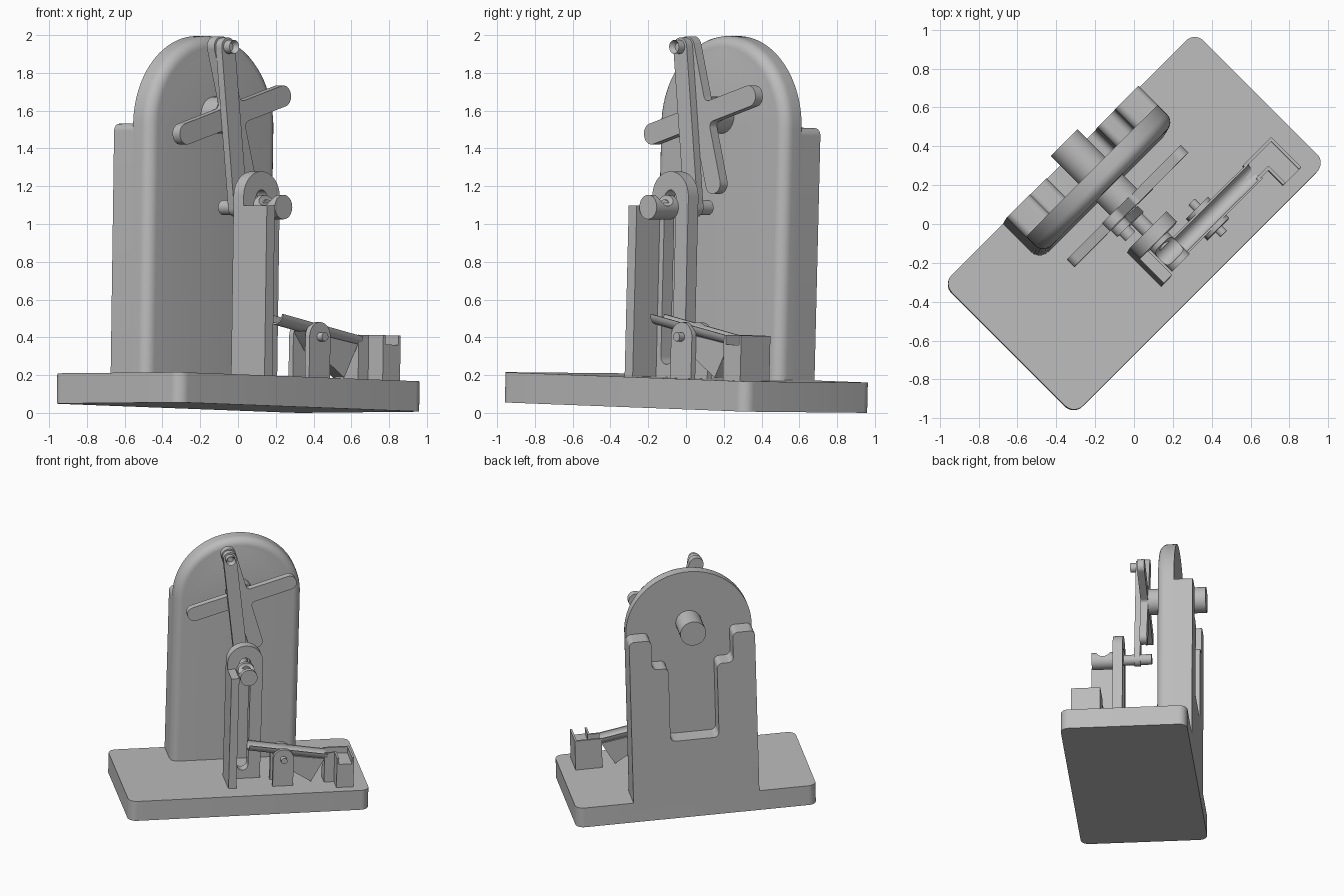
import bpy, bmesh
from math import sin, cos, pi, radians, tan
from mathutils import Matrix, Vector

if "Cube" in bpy.data.objects:
    bpy.data.objects.remove(bpy.data.objects["Cube"])

GREY = bpy.data.materials.new("plain_grey")
GREY.use_nodes = True
GREY.diffuse_color = (0.5, 0.5, 0.5, 1)
GREY.node_tree.nodes["Principled BSDF"].inputs["Base Color"].default_value = (0.5, 0.5, 0.5, 1)

# Whole machine stands turned by 45 degrees and leans very slightly
PLACE = (Matrix.Translation((0, 0, 0.028)) @ Matrix.Rotation(pi / 4, 4, "Z")
         @ Matrix.Rotation(0.027, 4, "Y") @ Matrix.Rotation(-0.007, 4, "X"))
parts = []


def rounded(corners, steps=8):
    """Outline from (x, z, radius) corners, each rounded by an arc."""
    out = []
    n = len(corners)
    for i, (x, z, r) in enumerate(corners):
        p = Vector((x, z))
        if r == 0:
            out.append(p)
            continue
        a = (Vector(corners[i - 1][:2]) - p).normalized()
        b = (Vector(corners[(i + 1) % n][:2]) - p).normalized()
        half = a.angle(b) / 2
        centre = p + (a + b).normalized() * (r / sin(half))
        start = p + a * (r / tan(half)) - centre
        end = p + b * (r / tan(half)) - centre
        sweep = start.angle_signed(end)
        for k in range(steps + 1):
            t = -sweep * k / steps
            out.append(centre + Vector((start.x * cos(t) - start.y * sin(t),
                                        start.x * sin(t) + start.y * cos(t))))
    return out


def circle(x, z, r, n=32):
    return [Vector((x + r * cos(2 * pi * k / n), z + r * sin(2 * pi * k / n))) for k in range(n)]


def rect(x0, x1, z0, z1, r=0):
    return rounded([(x0, z0, r), (x1, z0, r), (x1, z1, r), (x0, z1, r)])


def capsule(p, q, r, n=12):
    """Round-ended bar outline from p to q."""
    p, q = Vector(p), Vector(q)
    d = (q - p).normalized()
    s = Vector((-d.y, d.x))
    arc = [s * cos(pi * k / n) + d * sin(pi * k / n) for k in range(n + 1)]
    return [q + v * r for v in arc] + [p - v * r for v in arc]


def prism(name, outline, front, back, move=None, fillet=0, bore=0):
    """Extrude an outline (along, up) from depth back to depth front."""
    bm = bmesh.new()
    face = bm.faces.new([bm.verts.new((p.x, -front, p.y)) for p in outline])
    ext = bmesh.ops.extrude_face_region(bm, geom=[face], use_keep_orig=True)
    verts = [g for g in ext["geom"] if isinstance(g, bmesh.types.BMVert)]
    bmesh.ops.translate(bm, verts=verts, vec=(0, front - back, 0))
    bmesh.ops.recalc_face_normals(bm, faces=bm.faces)
    if fillet:
        low = min(p.y for p in outline) + 0.001
        rim = [e for e in face.edges if any(v.co.z > low for v in e.verts)]
        bmesh.ops.bevel(bm, geom=rim, offset=fillet, segments=6, profile=0.5, affect="EDGES")
    if bore:
        bmesh.ops.inset_region(bm, faces=[face], thickness=bore)
        bmesh.ops.translate(bm, verts=face.verts, vec=(0, 0.03, 0))
    mesh = bpy.data.meshes.new(name)
    bm.to_mesh(mesh)
    bm.free()
    mesh.materials.append(GREY)
    ob = bpy.data.objects.new(name, mesh)
    bpy.context.collection.objects.link(ob)
    ob.matrix_world = PLACE @ (move or Matrix())
    parts.append(ob)
    return ob


def cut(ob, cutter):
    """Subtract a cutter and discard it."""
    cutter.hide_render = True
    mod = ob.modifiers.new("cut", "BOOLEAN")
    mod.operation, mod.object, mod.solver = "DIFFERENCE", cutter, "EXACT"
    bpy.context.view_layer.update()
    bpy.context.view_layer.objects.active = ob
    bpy.ops.object.modifier_apply(modifier="cut")
    parts.remove(cutter)
    bpy.data.objects.remove(cutter)


TURN = Matrix.Rotation(pi / 2, 4, "Z")      # extrude along the length instead
LAY = Matrix.Rotation(pi / 2, 4, "X")       # extrude upwards

# Base slab
prism("base", rect(-0.917, 0.917, -0.477, 0.477, 0.064), 0.16, 0,
      Matrix.Rotation(-pi / 2, 4, "X"))

# Domed backboard and stepped rear frame
prism("backboard", rounded([(-0.48, 0.1, 0), (0.48, 0.1, 0), (0.48, 1.97, 0.479),
                            (-0.48, 1.97, 0.479)], 24), -0.21, -0.335, fillet=0.06)
half = [(0.48, 0.1, 0), (0.48, 1.495, 0.04), (0.31, 1.495, 0.04), (0.31, 1.25, 0.04),
        (0.185, 1.25, 0.04), (0.185, 0.64, 0.04)]
prism("rear_frame", rounded(half + [(-x, z, r) for x, z, r in reversed(half)]), -0.33, -0.477)

# Wheel shaft and four-armed crank
HUB = 1.55
prism("wheel_shaft", circle(0, HUB, 0.098), -0.1, -0.54)
arm = [(0.056, 0.056, 0.03), (0.43, 0.056, 0.054), (0.43, -0.056, 0.054)]
cross = []
for k in range(4):
    t = radians(17) - k * pi / 2
    cross += [(x * cos(t) - z * sin(t), HUB + x * sin(t) + z * cos(t), r) for x, z, r in arm]
prism("crank_cross", rounded(cross), -0.05, -0.105)

# Connecting rod and its pins
top_pin, low_pin = (-0.11, 1.907), (0, 1.06)
prism("connecting_rod", capsule(low_pin, top_pin, 0.05), 0, -0.045)
prism("crank_pin", circle(*top_pin, 0.036), 0.045, -0.08, bore=0.015)
prism("slider_pin", circle(*low_pin, 0.04), 0.2, -0.13)

# Slotted guide plate with a side post
plate = prism("guide_plate", rounded([(-0.135, 0.1, 0), (0.135, 0.1, 0), (0.135, 1.25, 0.134),
                                      (-0.135, 1.25, 0.134)], 14), 0.155, 0.08)
cut(plate, prism("slot_cutter", capsule((0, 0.27), (0, 1.11), 0.042), 0.3, -0.1))
prism("guide_post", rect(-0.135, -0.075, 0.1, 1.065), 0.33, 0.08)

# Lifting cup with a scooped top
cup = prism("lifting_cup", circle(*low_pin, 0.065), 0.32, 0.157)
cut(cup, prism("scoop_cutter", circle(0, 0, 0.052), 0.15, -0.15,
               Matrix.Translation((0, -0.235, low_pin[1] + 0.06)) @ TURN))

# Tipping trough with counterweight wedge
arcs = [[Vector((r * cos(t), r * sin(t))) for t in [-pi * k / 14 for k in range(15)]]
        for r in (0.056, 0.046)]
prism("trough", arcs[0] + arcs[1][::-1], 0.35, -0.26,
      Matrix.Translation((0.28, -0.25, 0.45)) @ Matrix.Rotation(0.17, 4, "Y")
      @ Matrix.Rotation(pi, 4, "Z") @ TURN.inverted())
prism("trough_wedge", rounded([(0.2, 0.41, 0), (0.28, 0.31, 0), (0.5, 0.17, 0),
                               (0.6, 0.35, 0)]), 0.292, 0.208)

# Pivot brackets and pin
for side, v in (("near", 0.295), ("far", 0.173)):
    prism(side + "_bracket", rounded([(0.202, 0.1, 0), (0.358, 0.1, 0), (0.358, 0.458, 0.077),
                                      (0.202, 0.458, 0.077)], 12), v + 0.032, v)
prism("pivot_pin", circle(0.28, 0.38, 0.024, 20), 0.365, 0.132)

# L-shaped catch channel: floor blocks and thin walls
for name, u0, u1, v0, v1, z in (
        ("channel_block", 0.675, 0.805, 0.186, 0.405, 0.35),
        ("channel_arm", 0.6, 0.675, 0.186, 0.296, 0.35),
        ("channel_back_wall", 0.6, 0.805, 0.186, 0.202, 0.4),
        ("channel_end_wall", 0.789, 0.805, 0.202, 0.405, 0.4),
        ("channel_inner_wall", 0.675, 0.691, 0.296, 0.405, 0.4),
        ("channel_arm_wall", 0.6, 0.691, 0.28, 0.296, 0.4)):
    prism(name, rect(u0, u1, 0.1, z), v1, v0)

# Smooth the curved surfaces, keep the edges crisp
for ob in parts:
    ob.select_set(True)
bpy.context.view_layer.objects.active = parts[0]
bpy.ops.object.shade_smooth_by_angle(angle=radians(32))
